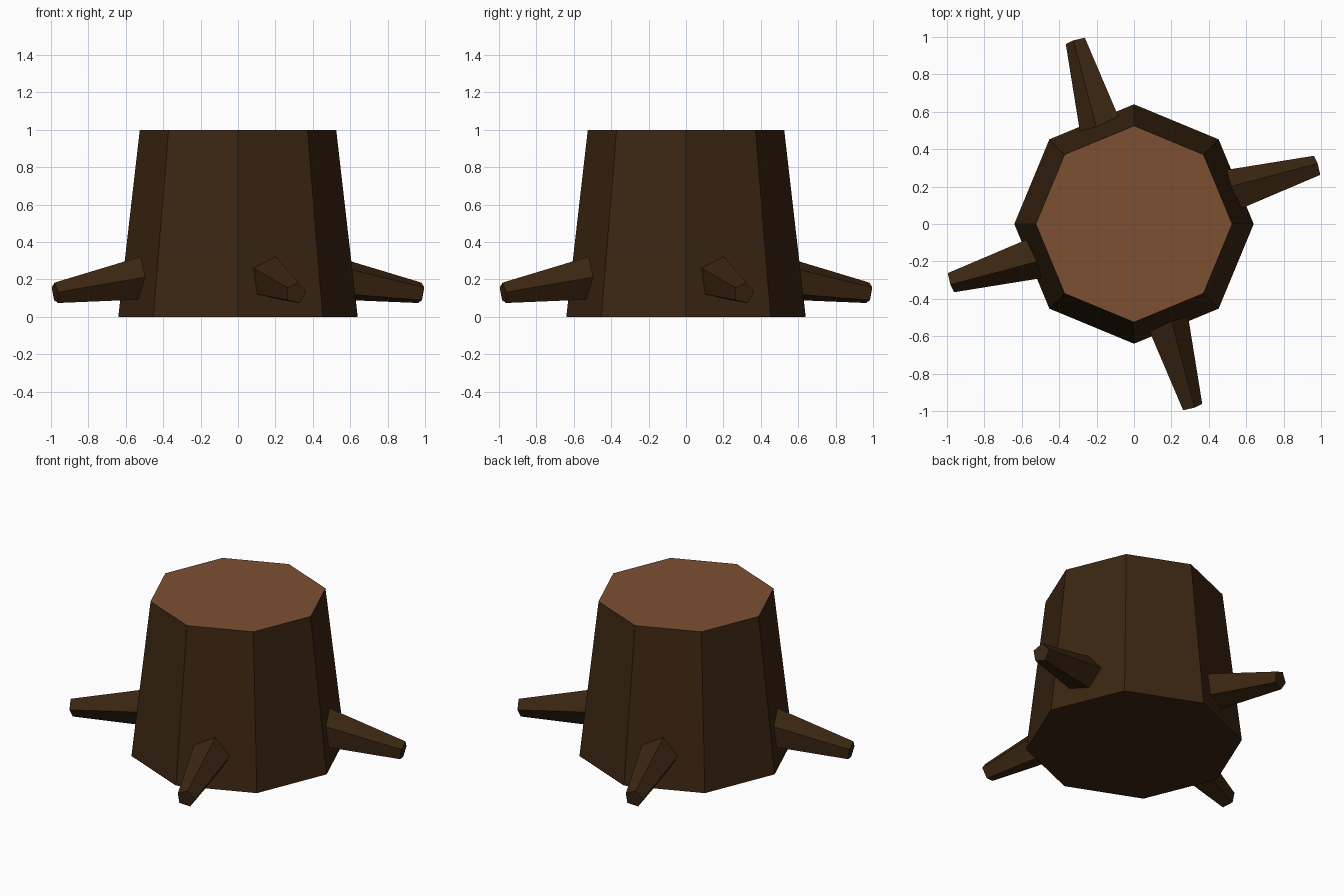
import bpy, bmesh, math
from mathutils import Vector, Matrix

if "Cube" in bpy.data.objects:
    bpy.data.objects.remove(bpy.data.objects["Cube"])


def material(name, rgb):
    m = bpy.data.materials.new(name)
    m.diffuse_color = (*rgb, 1)
    m.use_nodes = True
    m.node_tree.nodes["Principled BSDF"].inputs["Base Color"].default_value = m.diffuse_color
    return m


bark = material("dark bark", (0.044, 0.019, 0.006))
wood = material("cut wood", (0.205, 0.080, 0.032))


def loft(name, rings, mats):
    """Skin a list of equal-sided rings into a closed flat-shaded solid."""
    bm = bmesh.new()
    loops = [[bm.verts.new(p) for p in ring] for ring in rings]
    n = len(loops[0])
    for a, b in zip(loops, loops[1:]):
        for i in range(n):
            j = (i + 1) % n
            bm.faces.new((a[i], a[j], b[j], b[i]))
    bm.faces.new(loops[0])
    bm.faces.new(loops[-1])
    bmesh.ops.recalc_face_normals(bm, faces=bm.faces)
    if len(mats) > 1:  # upward cut face shows bare wood
        for f in bm.faces:
            f.material_index = int(f.normal.z > 0.9)
    me = bpy.data.meshes.new(name)
    bm.to_mesh(me)
    bm.free()
    for m in mats:
        me.materials.append(m)
    ob = bpy.data.objects.new(name, me)
    bpy.context.collection.objects.link(ob)
    return ob


def ring(centre, u, v, radius, sides, start=0.0):
    angles = [start + math.tau * i / sides for i in range(sides)]
    return [centre + radius * (math.cos(a) * u + math.sin(a) * v) for a in angles]


# Trunk: tapered octagon
X, Y = Vector((1, 0, 0)), Vector((0, 1, 0))
loft("trunk", [ring(Vector((0, 0, 0)), X, Y, 0.64, 8),
               ring(Vector((0, 0, 1)), X, Y, 0.525, 8)], [bark, wood])

# Roots: tapered pentagons, one every quarter turn
inner, tip = Vector((0.42, 0.143, 0.22)), Vector((0.977, 0.309, 0.127))
d = (tip - inner).normalized()
side = Vector((-d.y, d.x, 0)).normalized()
up = d.cross(side)
start = math.radians(5)
rings = [ring(inner, side, up, 0.134, 5, start), ring(tip, side, up, 0.058, 5, start)]
for k in range(4):
    turn = Matrix.Rotation(k * math.pi / 2, 3, 'Z')
    loft(f"root_{k + 1}", [[turn @ p for p in r] for r in rings], [bark])
